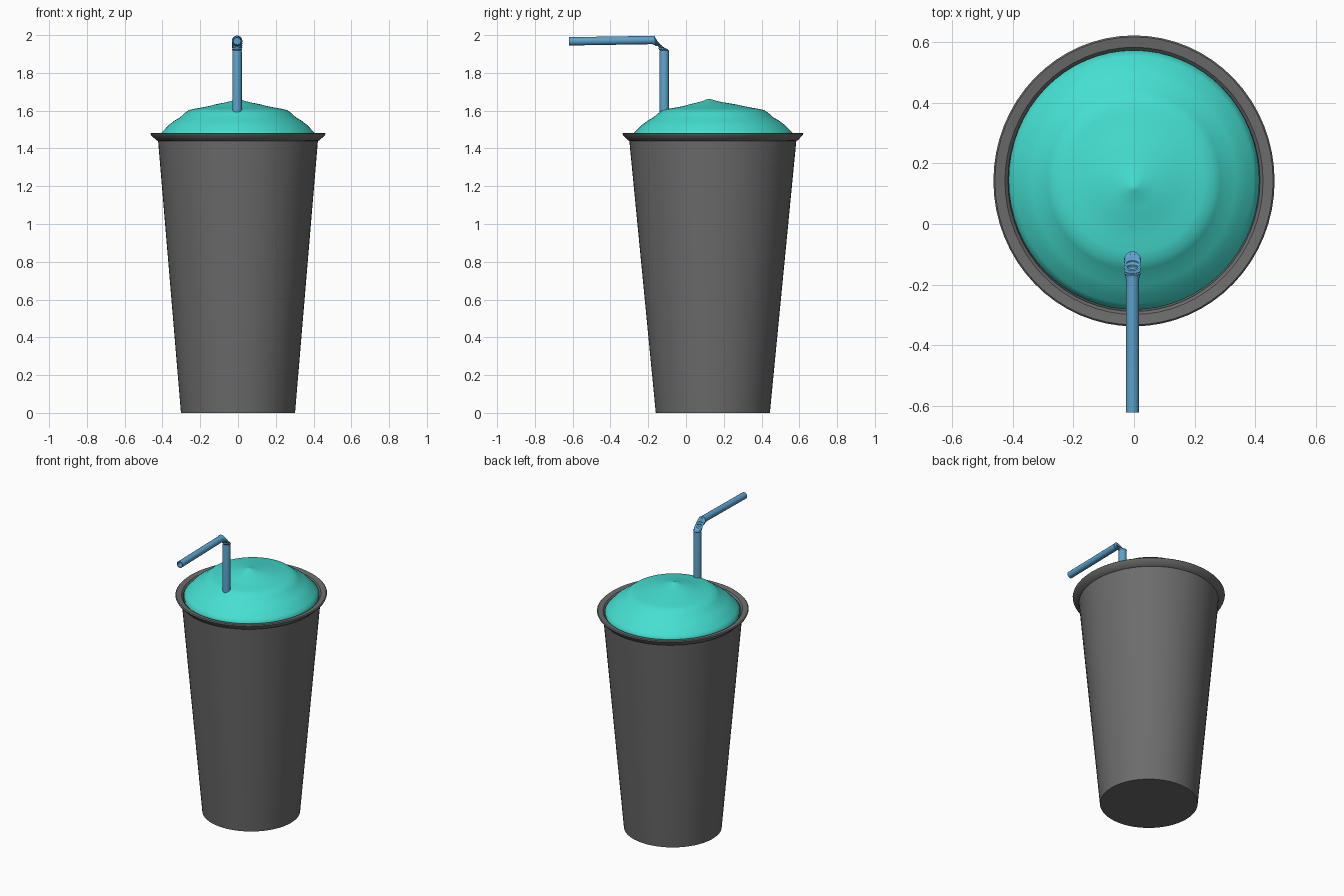
import bpy
import bmesh
import math

cube = bpy.data.objects.get("Cube")
if cube:
    bpy.data.objects.remove(cube, do_unlink=True)


def material(name, color):
    mat = bpy.data.materials.new(name)
    mat.use_nodes = True
    mat.diffuse_color = (*color, 1)
    mat.node_tree.nodes["Principled BSDF"].inputs["Base Color"].default_value = (*color, 1)
    return mat


def loft(name, rings, sides, mat, cap_start=False, cap_end=False, angle=35):
    """Join elliptical rings (x, y, z, x radius, y radius, tilt towards the front)."""
    bm = bmesh.new()
    loops = []
    for x, y, z, rx, ry, tilt in rings:
        loop = []
        for i in range(sides):
            a = math.tau * i / sides
            v = ry * math.sin(a)
            loop.append(bm.verts.new((x + rx * math.cos(a),
                                      y + v * math.cos(tilt),
                                      z + v * math.sin(tilt))))
        loops.append(loop)
    for low, high in zip(loops, loops[1:]):
        for i in range(sides):
            j = (i + 1) % sides
            bm.faces.new((low[i], low[j], high[j], high[i]))
    if cap_start:
        bm.faces.new(loops[0][::-1])
    if cap_end:
        bm.faces.new(loops[-1])
    bmesh.ops.recalc_face_normals(bm, faces=bm.faces)
    mesh = bpy.data.meshes.new(name)
    bm.to_mesh(mesh)
    bm.free()
    mesh.materials.append(mat)
    obj = bpy.data.objects.new(name, mesh)
    bpy.context.collection.objects.link(obj)
    bpy.ops.object.select_all(action="DESELECT")
    obj.select_set(True)
    bpy.context.view_layer.objects.active = obj
    bpy.ops.object.shade_smooth_by_angle(angle=math.radians(angle))
    return obj


grey = material("cup grey", (0.15, 0.15, 0.15))
teal = material("drink turquoise", (0.06, 0.74, 0.64))
blue = material("straw blue", (0.11, 0.36, 0.60))

CY = 0.142

# Tapered cup with a flared lip, slightly oval at the top
cup_profile = [(0.302, 0.302, 0), (0.423, 0.442, 1.44), (0.432, 0.450, 1.443),
               (0.460, 0.475, 1.470), (0.463, 0.479, 1.478), (0.458, 0.474, 1.483),
               (0.425, 0.440, 1.478), (0.415, 0.430, 1.468), (0.405, 0.42, 1.40)]
loft("cup", [(0, CY, z, rx, ry, 0) for rx, ry, z in cup_profile],
     64, grey, cap_start=True)

# Rippled domed topping with a small off-centre peak
dome_profile = [(0.408, 1.44), (0.413, 1.475), (0.395, 1.494), (0.365, 1.525),
                (0.335, 1.548), (0.305, 1.566), (0.285, 1.585), (0.262, 1.602),
                (0.230, 1.610), (0.190, 1.617), (0.150, 1.625), (0.120, 1.633),
                (0.075, 1.642), (0.040, 1.650), (0.015, 1.659), (0.003, 1.662)]
loft("topping", [(0, 0.12 + 0.025 * min(1, r / 0.15), z, r, r * 1.034, 0)
                 for r, z in dome_profile], 64, teal, cap_end=True, angle=60)

# Bendy straw: upright tube, ribbed bend, forward arm, hollow mouth
SX, BEND = -0.005, math.radians(88.5)
straw = [(SX, -0.115, z, 0.025, 0.025, 0) for z in (1.48, 1.91)]
RIBS = 6
for k in range(2 * RIBS + 1):
    t = k / (2 * RIBS)
    bulge = 0.006 * math.sin(math.pi * t)
    r = 0.028 if k % 2 else 0.0235
    straw.append((SX, -0.115 - 0.055 * t + bulge, 1.918 + 0.055 * t + bulge, r, r, BEND * t))
straw.append((SX, -0.18, 1.974, 0.022, 0.022, BEND))
straw.append((SX, -0.62, 1.967, 0.022, 0.022, BEND))
straw.append((SX, -0.62, 1.967, 0.018, 0.018, BEND))
straw.append((SX, -0.50, 1.969, 0.018, 0.018, BEND))
loft("straw", [(x, y, z, rx, ry, -t) for x, y, z, rx, ry, t in straw],
     20, blue, cap_start=True, cap_end=True)
